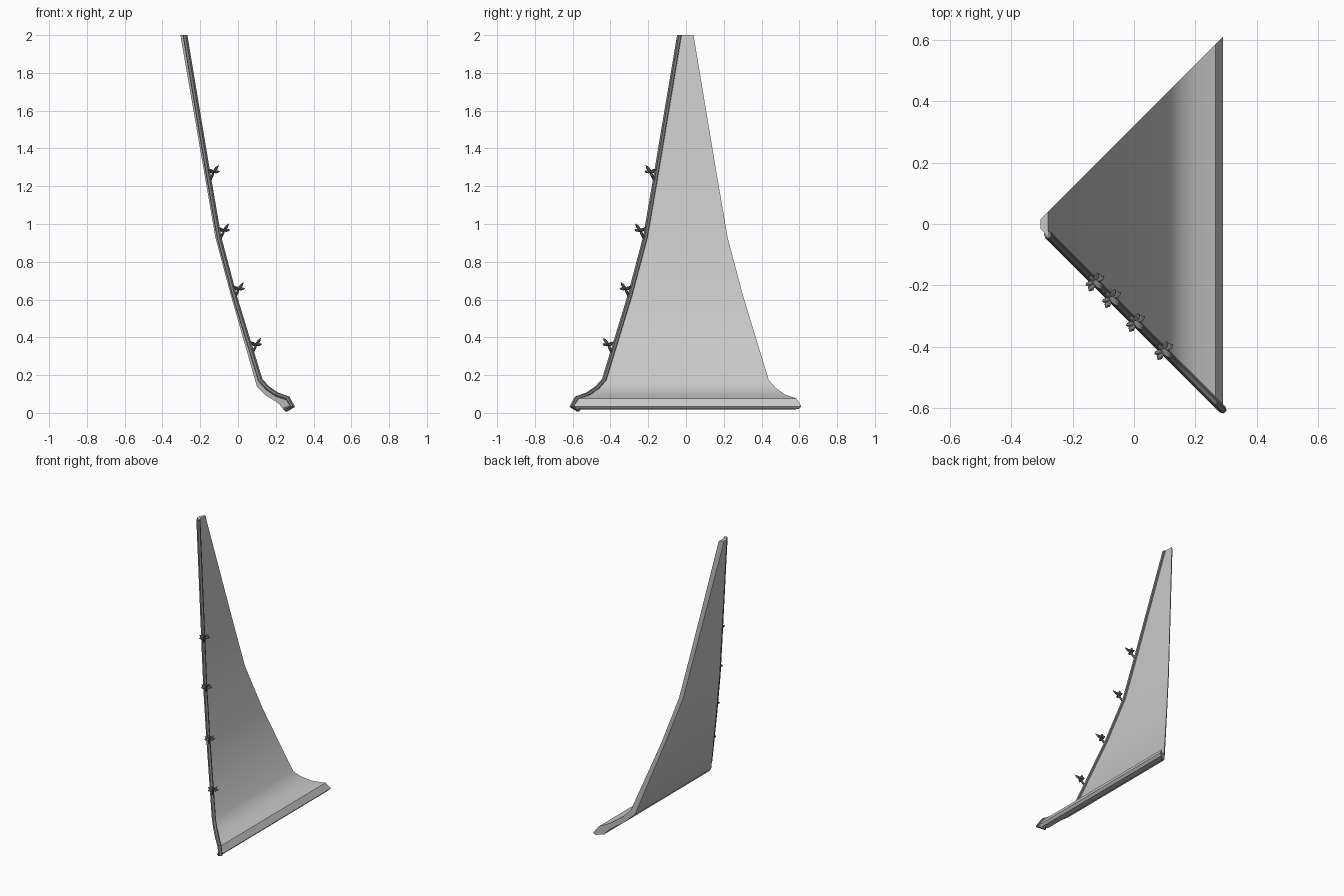
import bpy, bmesh, math
from mathutils import Vector, Matrix

cube = bpy.data.objects.get("Cube")
if cube:
    bpy.data.objects.remove(cube, do_unlink=True)

APEX = 0.32                                   # mitre planes meet at x = -APEX
ALONG = Vector((1, -1, 0)).normalized()       # outward along the front mitre
ACROSS = Vector((1, 1, 0)).normalized()       # square to the front mitre
UP = Vector((0, 0, 1))


def material(name, value):
    m = bpy.data.materials.new(name)
    m.use_nodes = True
    colour = (value, value, value, 1)
    m.diffuse_color = colour
    m.node_tree.nodes["Principled BSDF"].inputs["Base Color"].default_value = colour
    return m


light_grey = material("light grey", 0.58)
dark_grey = material("dark grey", 0.2)


def finish(name, bm, mat, smooth=True):
    bmesh.ops.recalc_face_normals(bm, faces=bm.faces)
    mesh = bpy.data.meshes.new(name)
    bm.to_mesh(mesh)
    bm.free()
    obj = bpy.data.objects.new(name, mesh)
    bpy.context.collection.objects.link(obj)
    mesh.materials.append(mat)
    if smooth:
        bpy.ops.object.select_all(action='DESELECT')
        obj.select_set(True)
        bpy.context.view_layer.objects.active = obj
        bpy.ops.object.shade_smooth_by_angle(angle=math.radians(30))
    return obj


def loft(name, rings, mat):
    """Join equal closed rings and cap both ends."""
    bm = bmesh.new()
    loops = [[bm.verts.new(p) for p in ring] for ring in rings]
    for a, b in zip(loops, loops[1:]):
        for i in range(len(a)):
            j = (i + 1) % len(a)
            bm.faces.new((a[i], a[j], b[j], b[i]))
    bm.faces.new(loops[0])
    bm.faces.new(loops[-1])
    return finish(name, bm, mat)


# Flared roof panel with eave lip, cut to the mitre on both sides
outer = [(-.28, 2), (-.155, 1.25), (-.1, .93), (-.018, .62), (.118, .175),
         (.155, .132), (.205, .097), (.265, .076), (.29, .035)]
under = [(.277, .02), (.24, .018), (.22, .045), (.2, .06), (.15, .09),
         (.1, .14), (-.037, .62), (-.12, .93), (-.175, 1.25), (-.305, 2)]
section = outer + under
loft("roof_panel",
     [[(x, side * (x + APEX), z) for x, z in section] for side in (-1, 1)],
     light_grey)


# Ridge rib along the front mitre, hooking under the eave
def on_mitre(x, z):
    return Vector((x, -(x + APEX), z)) + ACROSS * 0.003


path = [on_mitre(x - .003, z) for x, z in outer] + [on_mitre(.25, .017)]
rings = []
for i, p in enumerate(path):
    tangent = (path[min(i + 1, len(path) - 1)] - path[max(i - 1, 0)]).normalized()
    normal = ALONG if i == 0 else ACROSS.cross(tangent).normalized()
    if i and normal.dot(ALONG + UP * 0.3) < 0 and i < len(path) - 2:
        normal = -normal
    rings.append([p + ACROSS * 0.013 * math.cos(k * math.pi / 3)
                  + normal * 0.013 * math.sin(k * math.pi / 3) for k in range(6)])
# keep the section order steady along the path
for a, b in zip(rings, rings[1:]):
    if (a[1] - a[5]).dot(b[1] - b[5]) < 0:
        b[:] = [b[0]] + b[:0:-1]
loft("ridge_rib", rings, dark_grey)


# Leaf crockets on the rib
def add_leaf(bm, start, end, width, thick):
    axis = end - start
    rot = axis.to_track_quat('Z', 'Y').to_matrix().to_4x4()
    scale = Matrix.Diagonal((width, thick, axis.length / 2, 1))
    bmesh.ops.create_icosphere(bm, subdivisions=1, radius=1,
                               matrix=Matrix.Translation((start + end) / 2) @ rot @ scale)


def crocket(name, x, z):
    base = on_mitre(x, z)

    def at(out, across, up):
        return base + ALONG * out + ACROSS * across + UP * up

    bm = bmesh.new()
    heart = at(.03, 0, .032)
    add_leaf(bm, at(-.005, 0, -.02), at(.036, 0, .04), .008, .008)      # stem
    add_leaf(bm, at(.015, 0, .02), at(.068, 0, .073), .011, .008)       # front leaf
    add_leaf(bm, heart, at(.004, 0, .05), .01, .007)                    # back leaf
    for side in (-1, 1):
        add_leaf(bm, heart, at(.04, side * .036, .04), .012, .008)
        add_leaf(bm, heart, at(.018, side * .03, .052), .009, .007)
    finish(name, bm, dark_grey, smooth=False)


for n, (x, z) in enumerate([(-.152, 1.24), (-.098, .93), (-.02, .62), (.072, .325)]):
    crocket(f"crocket_{n + 1}", x, z)
